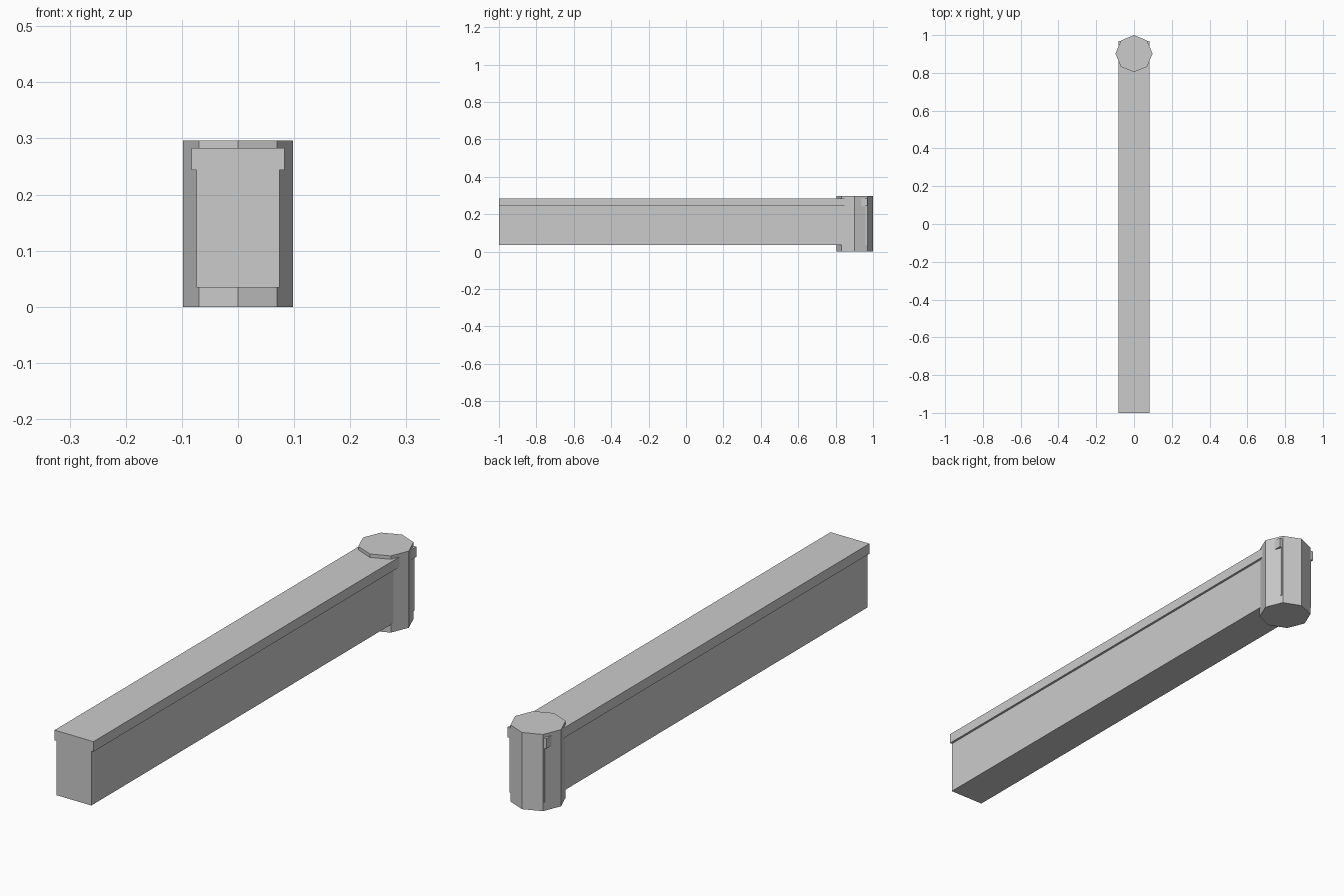
import bpy
import bmesh
import math
from mathutils import Vector

cube = bpy.data.objects.get("Cube")
if cube:
    bpy.data.objects.remove(cube, do_unlink=True)

# Plain grey stone for the whole wall
stone = bpy.data.materials.new("grey stone")
stone.use_nodes = True
colour = (0.6, 0.6, 0.6, 1)
stone.diffuse_color = colour
stone.node_tree.nodes["Principled BSDF"].inputs["Base Color"].default_value = colour


def extrude_profile(name, points, direction):
    """Extrude a closed outline into a flat-shaded solid."""
    bm = bmesh.new()
    face = bm.faces.new([bm.verts.new(p) for p in points])
    result = bmesh.ops.extrude_face_region(bm, geom=[face], use_keep_orig=True)
    moved = [v for v in result["geom"] if isinstance(v, bmesh.types.BMVert)]
    bmesh.ops.translate(bm, verts=moved, vec=Vector(direction))
    bmesh.ops.recalc_face_normals(bm, faces=bm.faces)
    mesh = bpy.data.meshes.new(name)
    bm.to_mesh(mesh)
    bm.free()
    mesh.materials.append(stone)
    obj = bpy.data.objects.new(name, mesh)
    bpy.context.collection.objects.link(obj)
    return obj


# Long wall with an overhanging coping, as one T-shaped section
half = [(0.074, 0.034), (0.074, 0.244), (0.083, 0.244), (0.083, 0.283)]
outline = half + [(-x, z) for x, z in reversed(half)]
extrude_profile("wall", [(x, -1, z) for x, z in outline], (0, 1.97, 0))

# Eight-sided end pillar, corners on the axes
radius, centre_y, height = 0.098, 0.902, 0.296
ring = [(radius * math.cos(i * math.pi / 4),
         centre_y + radius * math.sin(i * math.pi / 4), 0) for i in range(8)]
extrude_profile("end_pillar", ring, (0, 0, height))
